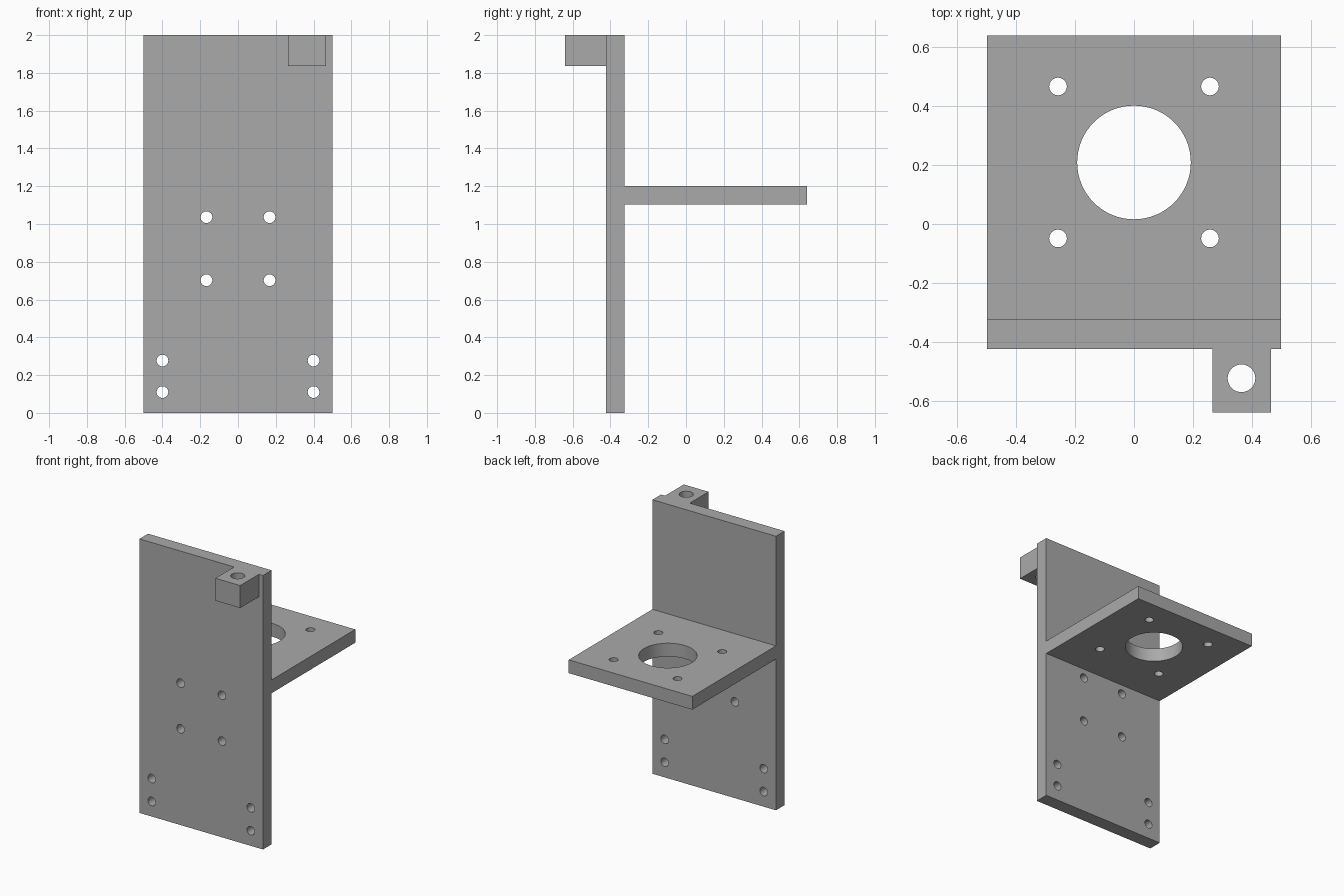
import bpy
import bmesh
from mathutils import Matrix, Vector

if "Cube" in bpy.data.objects:
    bpy.data.objects.remove(bpy.data.objects["Cube"], do_unlink=True)

HALF_W = 0.499
WALL_FRONT, WALL_BACK = -0.424, -0.325
SHELF_BOTTOM, SHELF_TOP, SHELF_END = 1.103, 1.2, 0.64

grey = bpy.data.materials.new("plain grey")
grey.use_nodes = True
grey.diffuse_color = (0.4, 0.4, 0.4, 1)
grey.node_tree.nodes["Principled BSDF"].inputs["Base Color"].default_value = (0.4, 0.4, 0.4, 1)


def make_object(name, bm):
    bmesh.ops.recalc_face_normals(bm, faces=bm.faces)
    mesh = bpy.data.meshes.new(name)
    bm.to_mesh(mesh)
    bm.free()
    mesh.materials.append(grey)
    obj = bpy.data.objects.new(name, mesh)
    bpy.context.collection.objects.link(obj)
    return obj


def drill(bm, centre, radius, depth, axis="Z", sides=32):
    """Add a cylinder running along the given axis."""
    turn = Matrix.Rotation(1.570796, 4, "X") if axis == "Y" else Matrix()
    bmesh.ops.create_cone(bm, cap_ends=True, segments=sides, radius1=radius,
                          radius2=radius, depth=depth,
                          matrix=Matrix.Translation(centre) @ turn)


def combine(target, tool, operation):
    mod = target.modifiers.new(operation.lower(), "BOOLEAN")
    mod.operation = operation
    mod.solver = "EXACT"
    mod.object = tool
    bpy.context.view_layer.objects.active = target
    bpy.ops.object.modifier_apply(modifier=mod.name)
    bpy.data.objects.remove(tool, do_unlink=True)


# Upright wall and motor shelf: one side profile swept across the width
profile = [(WALL_FRONT, 0), (WALL_BACK, 0), (WALL_BACK, SHELF_BOTTOM),
           (SHELF_END, SHELF_BOTTOM), (SHELF_END, SHELF_TOP),
           (WALL_BACK, SHELF_TOP), (WALL_BACK, 2), (WALL_FRONT, 2)]
bm = bmesh.new()
side = bm.faces.new([bm.verts.new((-HALF_W, y, z)) for y, z in profile])
swept = bmesh.ops.extrude_face_region(bm, geom=[side], use_keep_orig=True)
moved = [v for v in swept["geom"] if isinstance(v, bmesh.types.BMVert)]
bmesh.ops.translate(bm, verts=moved, vec=Vector((2 * HALF_W, 0, 0)))
bracket = make_object("mounting_bracket", bm)

# Small lug on the front, flush with the top edge
bm = bmesh.new()
lug_back = (WALL_FRONT + WALL_BACK) / 2
bmesh.ops.create_cube(bm, size=1, matrix=Matrix.Translation((0.366, (lug_back - 0.64) / 2, 1.918))
                      @ Matrix.Diagonal((0.2, lug_back + 0.64, 0.164, 1)))
combine(bracket, make_object("top_lug", bm), "UNION")

# All the holes
bm = bmesh.new()
wall_mid = (WALL_FRONT + WALL_BACK) / 2
shelf_mid = (SHELF_BOTTOM + SHELF_TOP) / 2
for sign in (-1, 1):
    for x, z in ((0.167, 1.036), (0.167, 0.702), (0.4, 0.277), (0.4, 0.11)):
        drill(bm, (sign * x, wall_mid, z), 0.031, 0.3, axis="Y")
    for y in (0.467, -0.049):
        drill(bm, (sign * 0.258, y, shelf_mid), 0.03, 0.3)
drill(bm, (0, 0.209, shelf_mid), 0.193, 0.3, sides=64)
drill(bm, (0.365, -0.524, 1.918), 0.047, 0.4)
combine(bracket, make_object("hole_cutters", bm), "DIFFERENCE")

# Smooth hole walls, crisp edges
bpy.ops.object.select_all(action="DESELECT")
bracket.select_set(True)
bpy.context.view_layer.objects.active = bracket
bpy.ops.object.shade_smooth_by_angle(angle=0.6)
